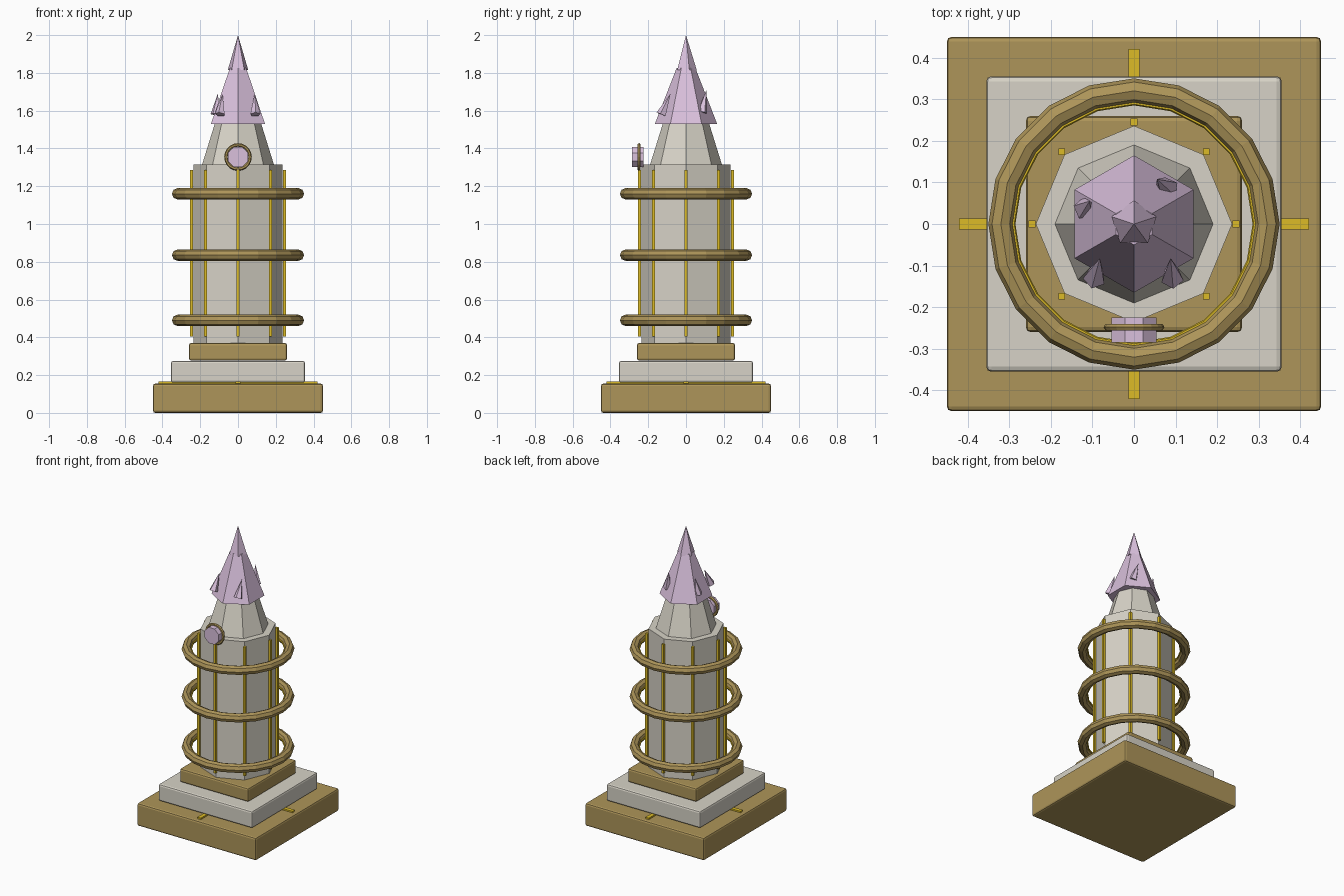
import bpy
from math import pi, cos, sin
from mathutils import Vector

if "Cube" in bpy.data.objects:
    bpy.data.objects.remove(bpy.data.objects["Cube"])


def material(name, rgb):
    m = bpy.data.materials.new(name)
    m.diffuse_color = (*rgb, 1)
    m.use_nodes = True
    m.node_tree.nodes["Principled BSDF"].inputs["Base Color"].default_value = m.diffuse_color
    return m


BRONZE = material("bronze", (0.42, 0.30, 0.10))
MARBLE = material("marble", (0.68, 0.65, 0.57))
GOLD = material("gold", (0.72, 0.50, 0.02))
CRYSTAL = material("crystal", (0.70, 0.53, 0.72))


def finish(name, mat):
    o = bpy.context.object
    o.name = name
    o.data.materials.append(mat)
    return o


def box(name, size, loc, mat, bevel=0):
    bpy.ops.mesh.primitive_cube_add(size=1, location=loc)
    o = finish(name, mat)
    o.scale = size
    bpy.ops.object.transform_apply(location=False, rotation=False, scale=True)
    if bevel:
        b = o.modifiers.new("bevel", 'BEVEL')
        b.width = bevel
        b.segments = 2
    return o


def cone(name, sides, r1, r2, z0, z1, mat):
    bpy.ops.mesh.primitive_cone_add(vertices=sides, radius1=r1, radius2=r2,
                                    depth=z1 - z0, location=(0, 0, (z0 + z1) / 2))
    return finish(name, mat)


def torus(name, major, minor, loc, mat, seg, mseg, rot=(0, 0, 0)):
    bpy.ops.mesh.primitive_torus_add(major_radius=major, minor_radius=minor,
                                     major_segments=seg, minor_segments=mseg,
                                     location=loc, rotation=rot)
    return finish(name, mat)


# Stepped plinth
for name, w, z0, z1, mat in (("base_tier", 0.90, 0.0, 0.155, BRONZE),
                             ("middle_tier", 0.71, 0.16, 0.275, MARBLE),
                             ("top_tier", 0.52, 0.277, 0.37, BRONZE)):
    box(name, (w, w, z1 - z0), (0, 0, (z0 + z1) / 2), mat, 0.012)

# Gold inlay cross on the base
box("inlay_x", (0.84, 0.026, 0.02), (0, 0, 0.155), GOLD)
box("inlay_y", (0.026, 0.84, 0.02), (0, 0, 0.155), GOLD)

# Octagonal shaft and tapered neck
cone("shaft", 8, 0.236, 0.236, 0.365, 1.315, MARBLE)
cone("neck", 8, 0.19, 0.12, 1.315, 1.54, MARBLE)

# Gold strips around the shaft
for i in range(8):
    a = i * pi / 4
    box("gold_strip", (0.016, 0.016, 0.88),
        (0.245 * cos(a), 0.245 * sin(a), 0.845), GOLD)

# Floating rings with gold inner lining
for z in (0.49, 0.835, 1.16):
    torus("ring", 0.32, 0.03, (0, 0, z), BRONZE, 20, 8)
    torus("ring_lining", 0.291, 0.006, (0, 0, z), GOLD, 20, 6)

# Crystal cap and tip
cone("crystal_cap", 6, 0.165, 0.05, 1.53, 1.825, CRYSTAL)
cone("crystal_tip", 5, 0.057, 0, 1.815, 2.0, CRYSTAL)

# Small shards on the cap: base centre and tip
shards = (((0.080, 0.085, 1.59), (0.055, 0.108, 1.71)),
          ((-0.118, 0.037, 1.58), (-0.107, 0.055, 1.69)),
          ((-0.095, -0.130, 1.58), (-0.082, -0.082, 1.69)),
          ((0.092, -0.130, 1.58), (0.088, -0.082, 1.69)))
for base, tip in shards:
    b, t = Vector(base), Vector(tip)
    bpy.ops.mesh.primitive_cone_add(vertices=5, radius1=0.028, radius2=0,
                                    depth=(t - b).length, location=(b + t) / 2)
    o = finish("crystal_shard", CRYSTAL)
    o.rotation_euler = (t - b).to_track_quat('Z', 'Y').to_euler()

# Front gem and its bezel
gem = cone("front_gem", 8, 0.058, 0.058, -0.03, 0.03, CRYSTAL)
gem.location = (0, -0.255, 1.355)
gem.rotation_euler = (pi / 2, pi / 8, 0)
torus("gem_bezel", 0.064, 0.009, (0, -0.248, 1.355), BRONZE, 20, 6, (pi / 2, 0, 0))
